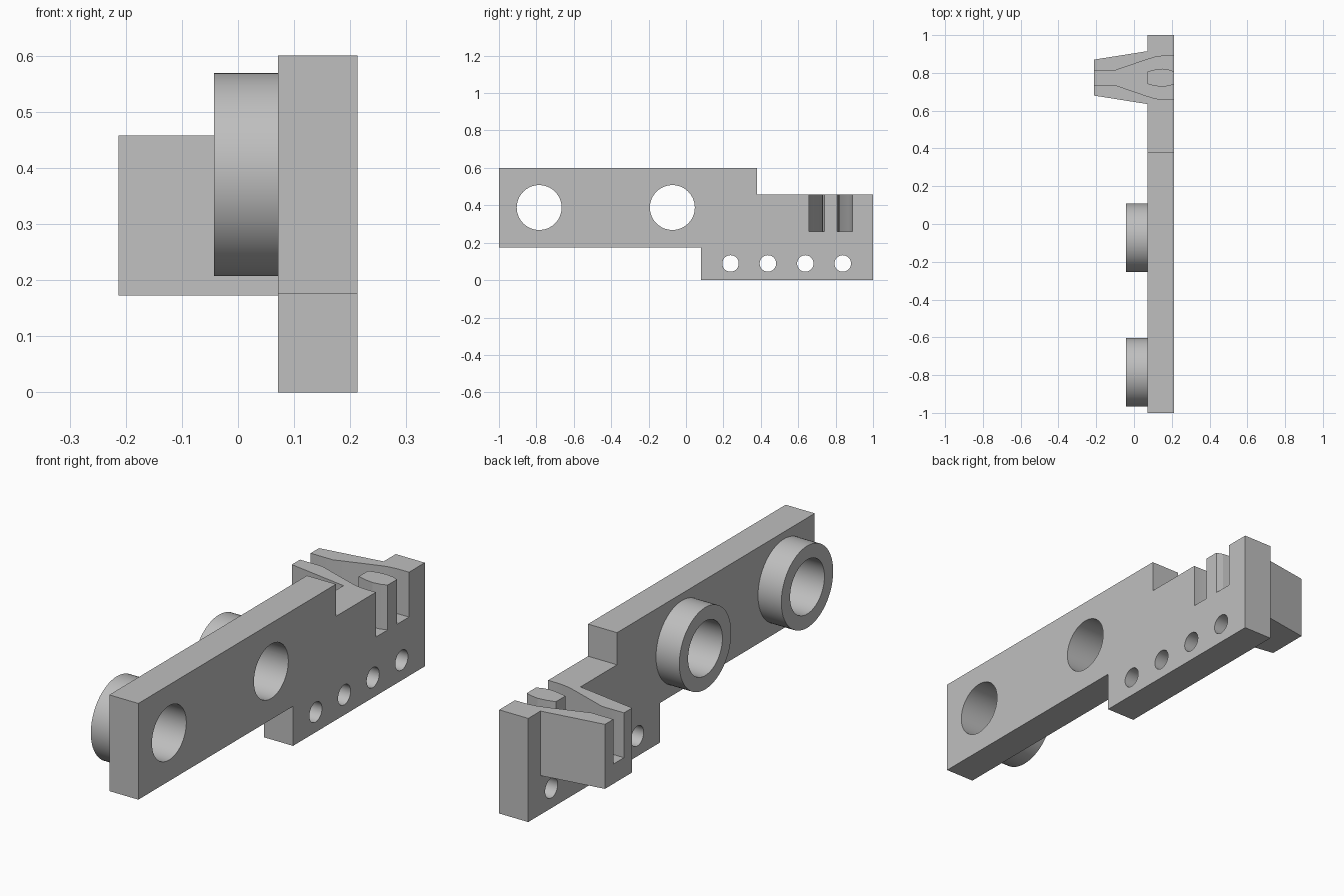
import bpy, bmesh, math
from mathutils import Vector

cube = bpy.data.objects.get("Cube")
if cube:
    bpy.data.objects.remove(cube, do_unlink=True)

grey = bpy.data.materials.new("light grey")
grey.use_nodes = True
COLOUR = (0.52, 0.52, 0.52, 1)
grey.diffuse_color = COLOUR
grey.node_tree.nodes["Principled BSDF"].inputs["Base Color"].default_value = COLOUR


def extrude(name, points, direction):
    """Solid made by sweeping a closed outline along a direction."""
    bm = bmesh.new()
    face = bm.faces.new([bm.verts.new(p) for p in points])
    swept = bmesh.ops.extrude_face_region(bm, geom=[face])["geom"]
    verts = [v for v in swept if isinstance(v, bmesh.types.BMVert)]
    bmesh.ops.translate(bm, verts=verts, vec=Vector(direction))
    bmesh.ops.recalc_face_normals(bm, faces=bm.faces)
    mesh = bpy.data.meshes.new(name)
    bm.to_mesh(mesh)
    bm.free()
    mesh.materials.append(grey)
    obj = bpy.data.objects.new(name, mesh)
    bpy.context.collection.objects.link(obj)
    return obj


def disc(name, y, z, radius, x0, x1):
    """Cylinder lying along x."""
    ring = [2 * math.pi * i / 64 for i in range(64)]
    pts = [(x0, y + radius * math.cos(a), z + radius * math.sin(a)) for a in ring]
    return extrude(name, pts, (x1 - x0, 0, 0))


def cut(obj, cutters):
    """Subtract the cutters, then shade the round walls smooth."""
    bpy.ops.object.select_all(action="DESELECT")
    bpy.context.view_layer.objects.active = obj
    obj.select_set(True)
    for cutter in cutters:
        mod = obj.modifiers.new("cut", "BOOLEAN")
        mod.operation = "DIFFERENCE"
        mod.solver = "EXACT"
        mod.object = cutter
        bpy.ops.object.modifier_apply(modifier=mod.name)
    bpy.ops.object.shade_smooth_by_angle(angle=math.radians(20))


BACK, FACE, FRONT = -0.213, 0.071, 0.213
CLIP_TOP, FLOOR = 0.458, 0.26
BORE_Z = 0.388

# Stepped main plate
outline = [(-1, 0.175), (0.08, 0.175), (0.08, 0), (1, 0),
           (1, CLIP_TOP), (0.38, CLIP_TOP), (0.38, 0.6), (-1, 0.6)]
plate = extrude("main_plate", [(FACE, y, z) for y, z in outline], (FRONT - FACE, 0, 0))

# Tapered block on the back of the plate
taper = [(BACK, 0.68), (FACE, 0.635), (FACE, 0.915), (BACK, 0.87)]
block = extrude("tapered_block", [(x, y, 0.173) for x, y in taper], (0, 0, CLIP_TOP - 0.173))

# Flared channel open at the top and at both ends
MID = 0.774
half = [(-0.3, 0.037), (-0.105, 0.037), (0.07, 0.097), (0.11, 0.109),
        (0.15, 0.115), (0.3, 0.117)]
channel_pts = [(x, MID - w, FLOOR) for x, w in half]
channel_pts += [(x, MID + w, FLOOR) for x, w in reversed(half)]
channel = extrude("channel_cutter", channel_pts, (0, 0, 0.4))

# Bores and their collars
plate_cutters, collars = [channel], []
for label, y in (("front", -0.785), ("rear", -0.073)):
    bore = disc(label + "_bore_cutter", y, BORE_Z, 0.12, -0.3, 0.3)
    collar = disc(label + "_collar", y, BORE_Z, 0.181, -0.043, FACE)
    cut(collar, [bore])
    plate_cutters.append(bore)

# Row of small holes along the lower edge
for i in range(4):
    plate_cutters.append(disc("pin_hole_cutter", 0.238 + 0.2 * i, 0.089, 0.044, -0.3, 0.3))

cut(plate, plate_cutters)
cut(block, [channel])

# Island standing in the mouth of the channel
bulge = [(FACE, 0.033), (0.11, 0.043), (0.15, 0.048), (0.185, 0.043), (FRONT, 0.033)]
island_pts = [(x, MID - w, FLOOR) for x, w in bulge]
island_pts += [(x, MID + w, FLOOR) for x, w in reversed(bulge)]
extrude("channel_island", island_pts, (0, 0, CLIP_TOP - FLOOR))

for cutter in plate_cutters:
    bpy.data.objects.remove(cutter, do_unlink=True)
